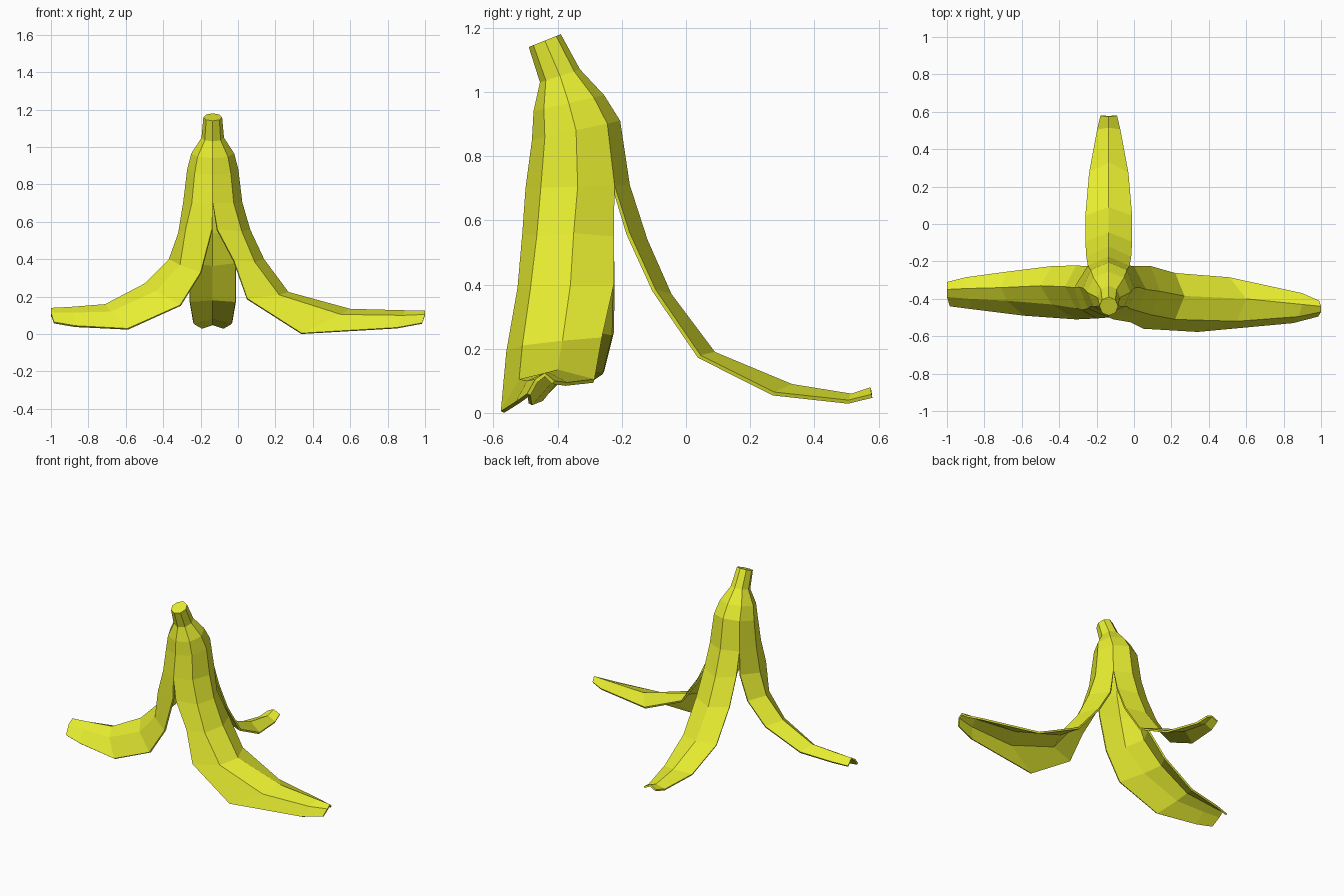
import bpy, bmesh
from math import sin, cos, pi

CX = -0.135
bm = bmesh.new()


def skin(upper, lower):
    """Join two rows of points, running counter-clockwise seen from above."""
    for i in range(len(upper) - 1):
        bm.faces.new((upper[i], lower[i], lower[i + 1], upper[i + 1]))


def ring(yf, zf, yb, zb, half):
    """Tilted eight-sided ring from its front point, back point and half width."""
    pts = []
    for i in range(8):
        a = -pi / 2 + i * pi / 4
        t = (1 + sin(a)) / 2
        pts.append(bm.verts.new((CX + half * cos(a), yf + (yb - yf) * t, zf + (zb - zf) * t)))
    return pts


def flap(start, rows):
    for row in rows:
        lower = [bm.verts.new(p) for p in row]
        skin(start, lower)
        start = lower


# Stem and unsplit upper peel
rings = [ring(*r) for r in (
    (-0.49, 1.14, -0.39, 1.18, 0.05),
    (-0.455, 1.03, -0.33, 1.07, 0.06),
    (-0.475, 0.94, -0.255, 0.99, 0.115),
    (-0.48, 0.85, -0.205, 0.91, 0.137),
    (-0.50, 0.70, -0.175, 0.71, 0.158))]
bm.faces.new(rings[0])
for a, b in zip(rings, rings[1:]):
    skin(a + a[:1], b + b[:1])
last = rings[-1]

# Right flap: front edge, front ridge, crown, back edge
flap(last[0:4], [
    [(-.11, -.51, .56), (.02, -.465, .55), (.065, -.35, .56), (0, -.225, .55)],
    [(-.02, -.525, .39), (.09, -.485, .385), (.14, -.36, .40), (.09, -.225, .40)],
    [(.05, -.56, .19), (.22, -.51, .21), (.27, -.385, .225), (.22, -.262, .235)],
    [(.34, -.577, .005), (.55, -.52, .105), (.60, -.40, .135), (.51, -.285, .105)],
    [(.85, -.53, .035), (.88, -.495, .10), (.90, -.43, .127), (.90, -.37, .095)],
    [(.985, -.495, .06), (1, -.47, .105), (1, -.44, .125), (.99, -.41, .10)]])

# Left flap: back edge, crown, front ridge, front edge
flap(last[5:8] + last[0:1], [
    [(-.25, -.225, .55), (-.32, -.34, .54), (-.28, -.46, .56), (-.14, -.50, .56)],
    [(-.31, -.222, .39), (-.37, -.335, .40), (-.31, -.45, .37), (-.20, -.505, .33)],
    [(-.44, -.225, .25), (-.50, -.33, .27), (-.44, -.43, .23), (-.31, -.51, .155)],
    [(-.68, -.255, .13), (-.71, -.34, .16), (-.68, -.41, .12), (-.59, -.49, .03)],
    [(-.90, -.285, .11), (-.90, -.345, .145), (-.88, -.40, .115), (-.87, -.455, .045)],
    [(-1, -.31, .10), (-1, -.35, .14), (-1, -.39, .115), (-.985, -.44, .065)]])

# Back flap: symmetric, given as crown y/z, edge y/z, half width
flap(last[3:6], [
    [(CX + h, ye, ze), (CX, yc, zc), (CX - h, ye, ze)] for yc, zc, ye, ze, h in (
        (-.12, .54, -.175, .56, .12),
        (-.045, .37, -.095, .385, .125),
        (.09, .19, .045, .18, .125),
        (.33, .09, .275, .065, .105),
        (.515, .06, .505, .04, .062),
        (.575, .08, .578, .058, .045))])

mesh = bpy.data.meshes.new("peel")
bm.to_mesh(mesh)
bm.free()
peel = bpy.data.objects.new("peel", mesh)
bpy.context.collection.objects.link(peel)

# Skin thickness
sol = peel.modifiers.new("thickness", 'SOLIDIFY')
sol.thickness = 0.012
sol.offset = -1

mat = bpy.data.materials.new("yellow_skin")
mat.diffuse_color = (0.8, 0.85, 0.03, 1)
mesh.materials.append(mat)
